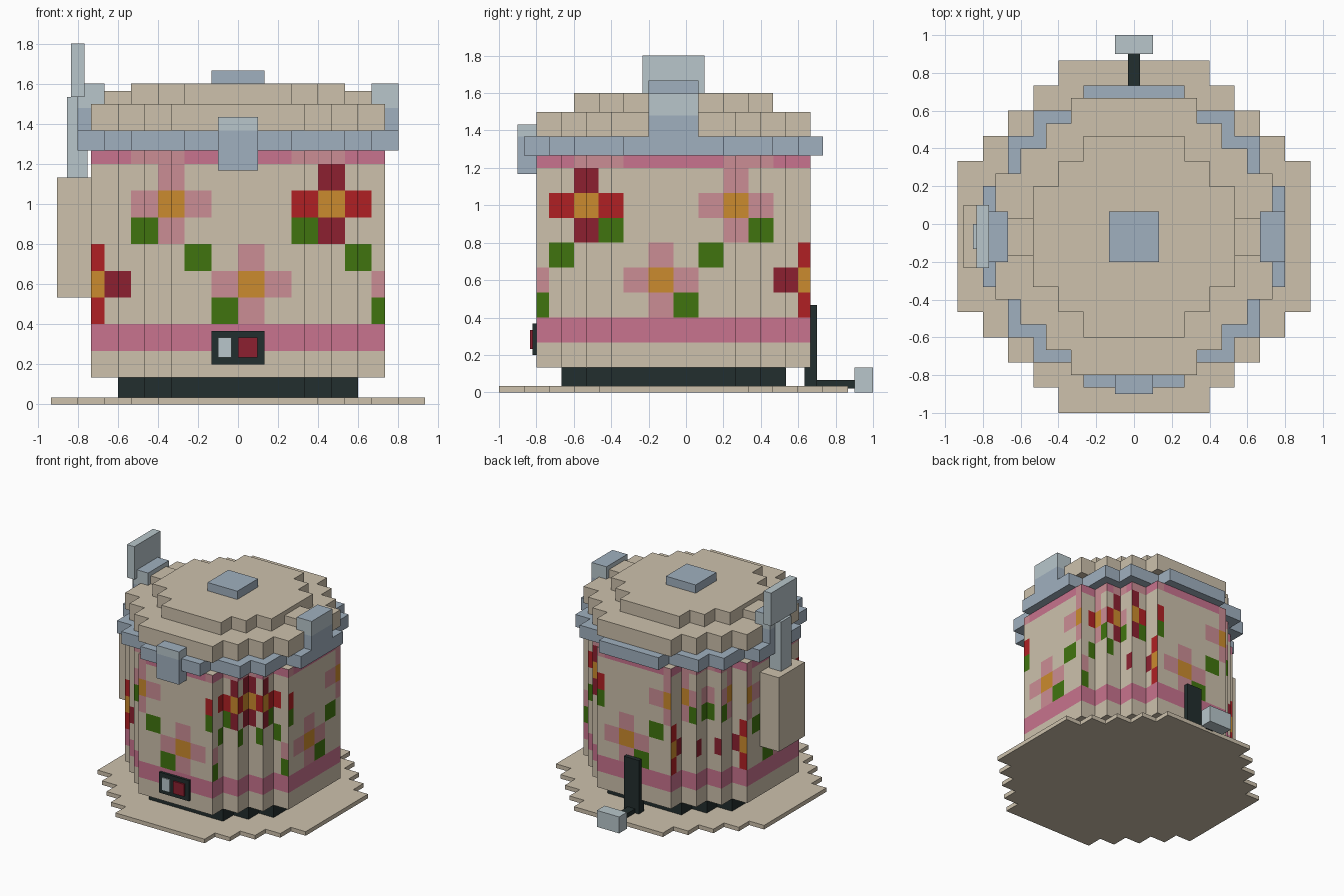
import bpy, bmesh
from mathutils import Vector

if "Cube" in bpy.data.objects:
    bpy.data.objects.remove(bpy.data.objects["Cube"], do_unlink=True)

U = 2 / 15        # grid cell of the blocky style
CY = -U / 2       # pot axis in y


def material(name, code):
    rgb = [int(code[i:i + 2], 16) / 255 for i in (0, 2, 4)]
    lin = [c / 12.92 if c < 0.04 else ((c + 0.055) / 1.055) ** 2.4 for c in rgb]
    m = bpy.data.materials.new(name)
    m.use_nodes = True
    m.diffuse_color = (*lin, 1)
    m.node_tree.nodes["Principled BSDF"].inputs["Base Color"].default_value = (*lin, 1)
    return m


cream = material("cream", "CDC1AC")
black = material("charcoal", "222E2E")
pink = material("band pink", "C8738E")
blush = material("petal pink", "CB8D95")
red = material("red", "B02024")
wine = material("dark red", "8C2030")
amber = material("amber", "CB8B2E")
green = material("leaf green", "40740F")
silver = material("light grey", "B8C6CB")
steel = material("blue grey", "A0B0BF")


def finish(name, bm, mats):
    bmesh.ops.recalc_face_normals(bm, faces=bm.faces)
    mesh = bpy.data.meshes.new(name)
    bm.to_mesh(mesh)
    bm.free()
    for m in mats:
        mesh.materials.append(m)
    obj = bpy.data.objects.new(name, mesh)
    bpy.context.collection.objects.link(obj)
    return obj


def cut(bm, point, normal):
    bmesh.ops.bisect_plane(bm, geom=bm.verts[:] + bm.edges[:] + bm.faces[:],
                           plane_co=point, plane_no=normal)


def box(name, x, y, z, mat, tip=None, split=None):
    """Box from ranges; optional second colour on the sides above a height."""
    bm = bmesh.new()
    bmesh.ops.create_cube(bm, size=1)
    for v in bm.verts:
        v.co = [r[0] if c < 0 else r[1] for c, r in zip(v.co, (x, y, z))]
    if tip:
        cut(bm, (0, 0, split), (0, 0, 1))
        for f in bm.faces:
            f.normal_update()
            side = abs(f.normal.z) < 0.5
            f.material_index = int(side and f.calc_center_median().z > split)
    return finish(name, bm, [mat, tip] if tip else [mat])


def steps(hx, hy, n):
    return [(hx + k * U, hy - k * U) for k in range(n)]


def stepped_wall(corners, z0, z1):
    """Open wall around a stair-stepped round outline."""
    quad = []
    for i, (hx, hy) in enumerate(corners):
        if i:
            quad.append((corners[i - 1][0], hy))
        quad.append((hx, hy))
    back = quad[::-1]
    outline = (quad + [(x, -y) for x, y in back]
               + [(-x, -y) for x, y in quad] + [(-x, y) for x, y in back])
    bm = bmesh.new()
    low, high = [[bm.verts.new((x, y + CY, z)) for x, y in outline] for z in (z0, z1)]
    for i in range(len(outline)):
        bm.faces.new((low[i - 1], low[i], high[i], high[i - 1]))
    return bm


def cap(bm):
    bmesh.ops.edgeloop_fill(bm, edges=[e for e in bm.edges if e.is_boundary])


def tier(name, corners, z0, z1, mat):
    bm = stepped_wall(corners, z0, z1)
    cap(bm)
    return finish(name, bm, [mat])


# Stacked round tiers
tier("base_plate", steps(0.4, 0.933, 5), 0, 0.033, cream)
tier("foot", steps(0.333, 0.6, 3), 0.033, 0.134, black)
tier("rim_ring", [(0.267, 0.8), (0.533, 0.667), (0.667, 0.533), (0.8, 0.267)],
     1.267, 1.367, steel)
tier("lid_lower", steps(0.333, 0.733, 4), 1.367, 1.5, cream)
tier("lid_upper", steps(0.267, 0.533, 3), 1.5, 1.6, cream)

# Painted pot body: flowers and leaves laid out on the cell grid, bottom row first
FLOWERS = ["r....gl....g",
           "od...lol...l",
           "r...g.l...g.",
           "..gl....gd..",
           "..lol...ror.",
           "...l.....d.."]
PAINT = ".plrdog"
body = stepped_wall(steps(0.333, 0.733, 4), U, 1.267)
for k in range(-5, 6):
    cut(body, (k * U, 0, 0), (1, 0, 0))
    cut(body, (0, k * U + CY, 0), (0, 1, 0))
for k in range(2, 10):
    cut(body, (0, 0, k * U), (0, 0, 1))
for f in body.faces:
    f.normal_update()
    c = f.calc_center_median()
    u = c.x if abs(f.normal.y) > 0.5 else CY - c.y
    row, col = int(c.z / U), int(u / U + 6)
    if row == 1:
        key = "."
    elif row == 2:
        key = "p"
    elif row == 9:
        key = "l" if 2 * U < abs(u) < 4 * U else "p"
    else:
        key = FLOWERS[row - 3][col]
    f.material_index = PAINT.index(key)
cap(body)
finish("pot_body", body, [cream, pink, blush, red, wine, amber, green])

# Lid fittings
box("lid_knob", (-U, U), (-0.2, 0.067), (1.6, 1.667), steel)
box("lid_bar", (-0.667, 0.667), (-0.167, 0.033), (1.5, 1.565), cream)
for side, s in (("left", 1), ("right", -1)):
    box(side + "_lug", sorted((s * 0.667, s * 0.8)), (-0.2, 0.067), (1.36, 1.6),
        steel, silver, 1.48)
box("front_latch", (-0.1, 0.1), (-0.9, -0.74), (1.167, 1.433), steel, silver, 1.367)

# Control panel
box("control_panel", (-U, U), (-0.82, -0.79), (0.2, 0.367), black)
box("panel_display", (-0.1, -0.033), (-0.828, -0.81), (0.233, 0.333), silver)
box("panel_button", (0, 0.097), (-0.833, -0.81), (0.233, 0.333), wine)

# Side holder with ladle
box("side_holder", (-0.903, -0.72), (-0.233, 0.1), (0.533, 1.133), cream)
box("ladle_stem", (-0.853, -0.75), (-0.133, 0), (1.133, 1.533), silver)
box("ladle_head", (-0.833, -0.767), (-0.233, 0.1), (1.533, 1.8), silver)

# Power cord at the back
box("cord_socket", (-0.067, 0.067), (0.633, 0.7), (0.033, 0.467), black)
box("cord", (-0.033, 0.033), (0.65, 0.91), (0.02, 0.067), black)
box("cord_plug", (-0.1, 0.1), (0.9, 1.0), (0, U), silver)
